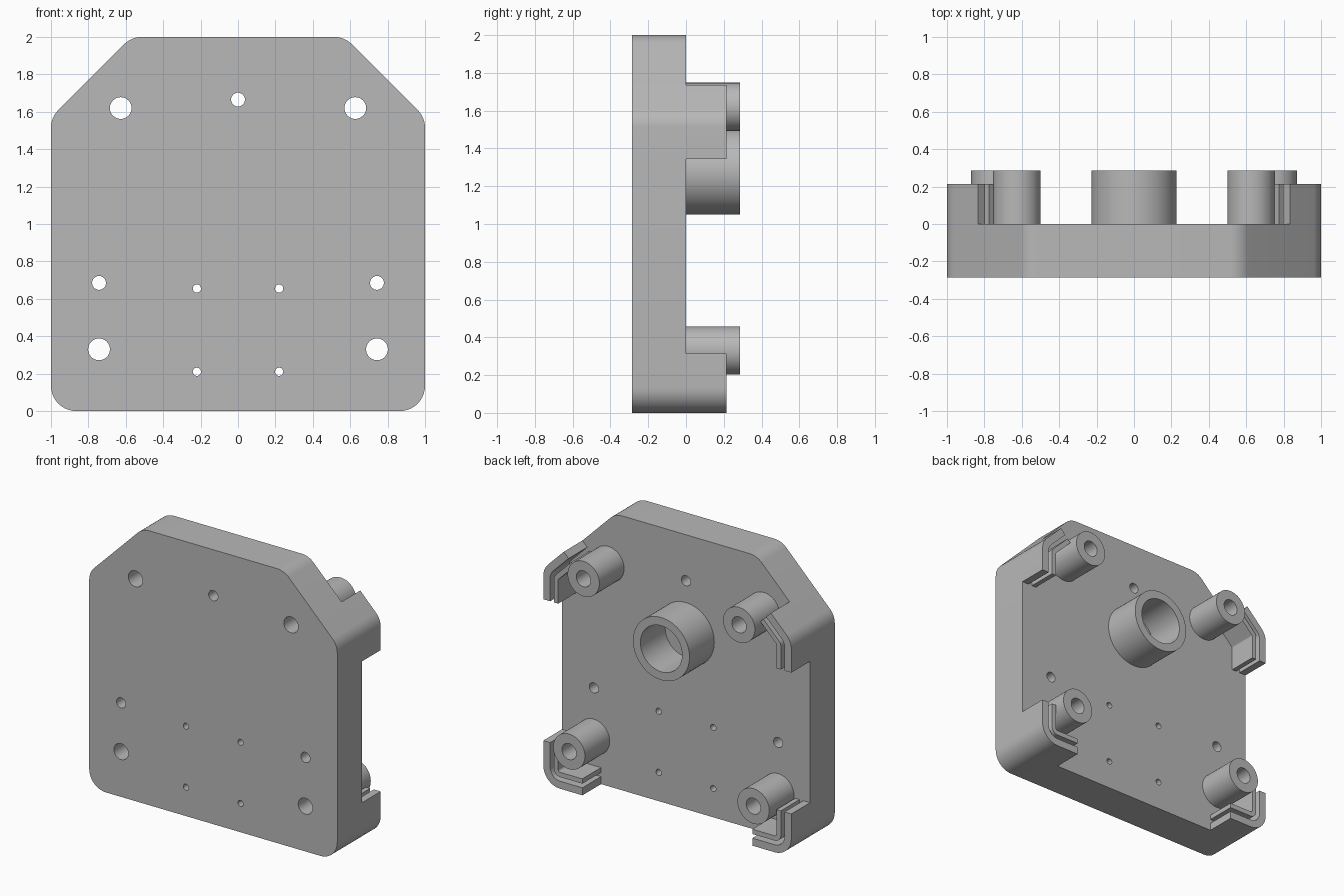
import bpy
import bmesh
import math
from mathutils import Vector

cube = bpy.data.objects.get("Cube")
if cube:
    bpy.data.objects.remove(cube, do_unlink=True)

grey = bpy.data.materials.new("plain grey")
grey.use_nodes = True
colour = (0.48, 0.48, 0.48, 1)
grey.diffuse_color = colour
grey.node_tree.nodes["Principled BSDF"].inputs["Base Color"].default_value = colour

FACE = 0.0        # rear face of the plate
FRONT = -0.285
BOSS_END = 0.285
CLIP_END = 0.215
SLANT = 1.57      # height where the slanted top corners begin
R = 0.135         # corner rounding


def circle(x, z, r, n=48):
    return [(x + r * math.cos(2 * math.pi * i / n),
             z + r * math.sin(2 * math.pi * i / n)) for i in range(n)]


def rounded(points, radius, closed=True, steps=10):
    """Polyline with its corners replaced by tangent arcs."""
    pts = [Vector(p) for p in points]
    out = []
    for i, p in enumerate(pts):
        if not closed and i in (0, len(pts) - 1):
            out.append(tuple(p))
            continue
        a = (pts[i - 1] - p).normalized()
        b = (pts[(i + 1) % len(pts)] - p).normalized()
        half = a.angle(b) / 2
        centre = p + (a + b).normalized() * radius / math.sin(half)
        start = p + a * radius / math.tan(half) - centre
        end = p + b * radius / math.tan(half) - centre
        sweep = math.pi - 2 * half
        for k in range(steps + 1):
            t = k / steps
            v = (start * math.sin((1 - t) * sweep) + end * math.sin(t * sweep)) / math.sin(sweep)
            out.append(tuple(centre + v))
    return out


def extrude(name, loops, y0, y1):
    """Filled outline with holes, drawn in x and z, extruded from y0 to y1."""
    curve = bpy.data.curves.new(name, "CURVE")
    curve.dimensions = "2D"
    curve.fill_mode = "BOTH"
    curve.extrude = (y1 - y0) / 2
    for loop in loops:
        spline = curve.splines.new("POLY")
        spline.points.add(len(loop) - 1)
        for point, (x, z) in zip(spline.points, loop):
            point.co = (x, z, 0, 1)
        spline.use_cyclic_u = True
    obj = bpy.data.objects.new(name, curve)
    bpy.context.collection.objects.link(obj)
    obj.rotation_euler.x = math.pi / 2
    obj.location.y = (y0 + y1) / 2
    bpy.ops.object.select_all(action="DESELECT")
    obj.select_set(True)
    bpy.context.view_layer.objects.active = obj
    bpy.ops.object.convert(target="MESH")
    obj = bpy.context.object
    bm = bmesh.new()
    bm.from_mesh(obj.data)
    bmesh.ops.remove_doubles(bm, verts=bm.verts, dist=0.0001)
    bmesh.ops.recalc_face_normals(bm, faces=bm.faces)
    bm.to_mesh(obj.data)
    bm.free()
    obj.data.materials.clear()
    obj.data.materials.append(grey)
    bpy.ops.object.shade_smooth_by_angle(angle=math.radians(30))
    return obj


# Plate with through holes
bosses = {"upper": (0.627, 1.62), "lower": (0.743, 0.33)}
holes = [circle(0, 1.665, 0.037)]
for s in (-1, 1):
    holes += [circle(s * x, z, 0.058) for x, z in bosses.values()]
    holes.append(circle(s * 0.743, 0.685, 0.037))
    holes += [circle(s * 0.22, z, 0.022, 24) for z in (0.21, 0.655)]
top_x = SLANT - 1
outline = rounded([(-1, 0), (1, 0), (1, SLANT), (top_x, 2), (-top_x, 2), (-1, SLANT)], R)
extrude("plate", [outline] + holes, FRONT, FACE)

# Central blind socket
extrude("centre_socket", [circle(0, 1.278, 0.228, 64), circle(0, 1.278, 0.168, 64)],
        FACE, BOSS_END)


# Corner clip walls, inset from the outline by d
def lower_path(d):
    return rounded([(0.685, d), (1 - d, d), (1 - d, 0.315)], R - d, False)


def upper_path(d):
    bend = (1 - d, SLANT - d * math.tan(math.pi / 8))
    e = d / math.sqrt(2)
    return rounded([(1 - d, 1.345), bend, (0.835 - e, 1.735 - e)], R - d, False)


walls = {"outer": (0, 0.055), "inner": (0.085, 0.12)}
for side, s in (("left", 1), ("right", -1)):
    for level, (x, z) in bosses.items():
        extrude(f"{level}_{side}_boss", [circle(s * x, z, 0.128), circle(s * x, z, 0.058)],
                FACE, BOSS_END)
    for level, path in (("lower", lower_path), ("upper", upper_path)):
        for wall, (d0, d1) in walls.items():
            loop = path(d0) + path(d1)[::-1]
            extrude(f"{level}_{side}_{wall}_clip", [[(s * x, z) for x, z in loop]],
                    FACE, CLIP_END)
